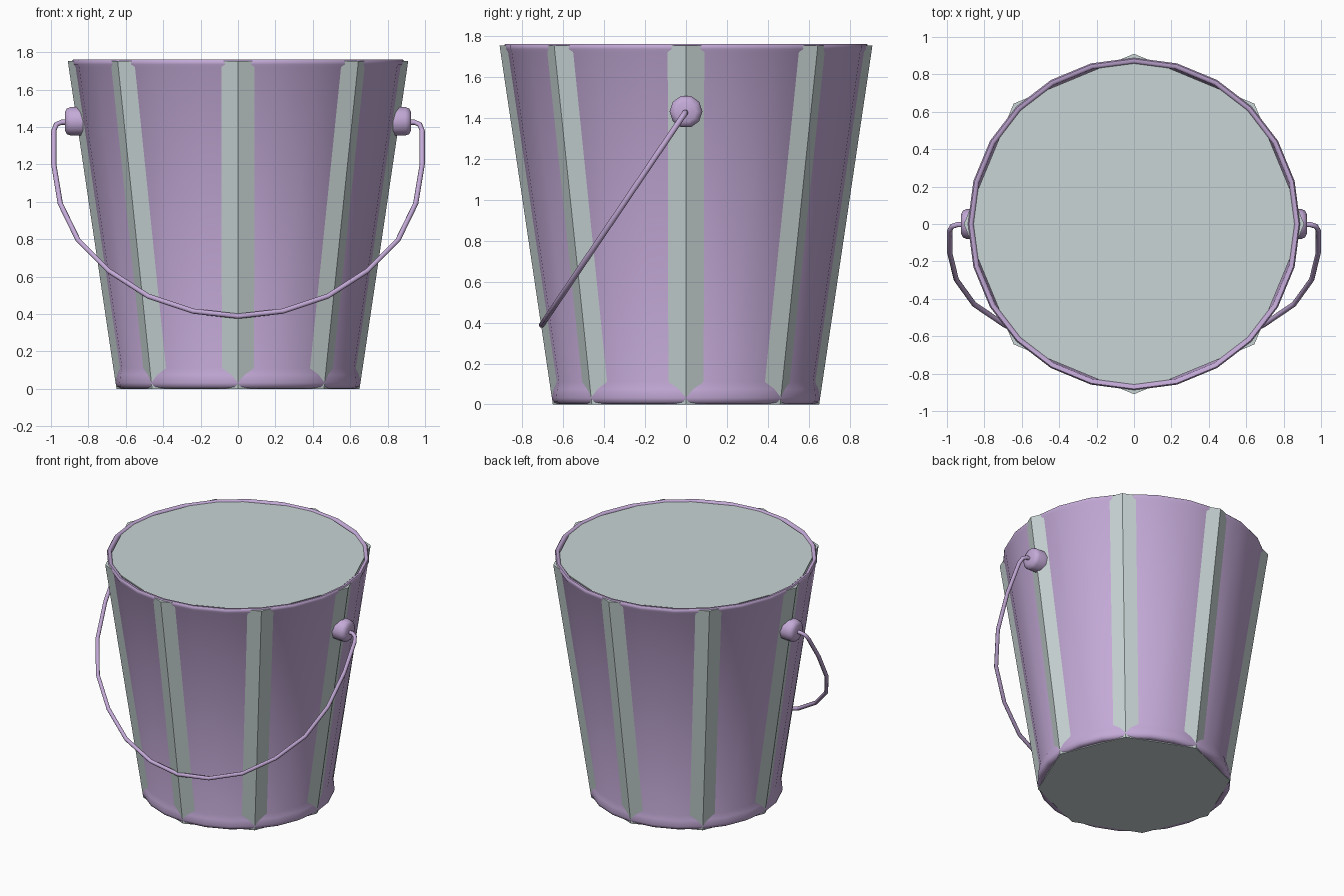
import bpy, bmesh, math
from mathutils import Vector

if "Cube" in bpy.data.objects:
    bpy.data.objects.remove(bpy.data.objects["Cube"])

def material(name, rgb):
    m = bpy.data.materials.new(name)
    m.diffuse_color = (*rgb, 1)
    m.use_nodes = True
    m.node_tree.nodes["Principled BSDF"].inputs["Base Color"].default_value = m.diffuse_color
    return m

PURPLE = material("soft purple", (0.55, 0.40, 0.68))
GREY = material("pale grey", (0.58, 0.66, 0.66))

def finish(bm, name, mat, angle):
    bmesh.ops.recalc_face_normals(bm, faces=bm.faces)
    me = bpy.data.meshes.new(name)
    bm.to_mesh(me)
    bm.free()
    me.materials.append(mat)
    ob = bpy.data.objects.new(name, me)
    bpy.context.collection.objects.link(ob)
    bpy.ops.object.select_all(action='DESELECT')
    ob.select_set(True)
    bpy.context.view_layer.objects.active = ob
    bpy.ops.object.shade_smooth_by_angle(angle=math.radians(angle))
    return ob

def revolve(name, profile, n, mat, angle, closed=False, caps=False, place=lambda r, h, a: (r * math.cos(a), r * math.sin(a), h)):
    """Spin a (radius, height) profile into n sides."""
    bm = bmesh.new()
    rings = [[bm.verts.new(place(r, h, 2 * math.pi * i / n)) for i in range(n)]
             for r, h in profile]
    pairs = list(zip(rings, rings[1:])) + ([(rings[-1], rings[0])] if closed else [])
    for a, b in pairs:
        for i in range(n):
            j = (i + 1) % n
            bm.faces.new((a[i], a[j], b[j], b[i]))
    if caps:
        bm.faces.new(rings[0])
        bm.faces.new(rings[-1])
    return finish(bm, name, mat, angle)

# eight-sided filled core whose corners poke through the shell as ribs
revolve("core", [(0.65, 0.0), (0.91, 1.752)], 8, GREY, 30, caps=True)

# round outer shell with a rolled rim and a beaded foot
revolve("shell", [(0.61, 0.004), (0.632, 0.002), (0.648, 0.012), (0.655, 0.032),
                  (0.651, 0.075), (0.642, 0.11), (0.880, 1.72), (0.888, 1.735),
                  (0.889, 1.75), (0.882, 1.76), (0.868, 1.76), (0.858, 1.752),
                  (0.856, 1.73)], 24, PURPLE, 50, closed=True)

for s, side in ((1, "right"), (-1, "left")):
    # knob where the handle is hung
    revolve(f"{side}_knob", [(0.08, 0.83), (0.08, 0.895), (0.072, 0.915), (0.05, 0.926)],
            10, PURPLE, 50, caps=True,
            place=lambda r, h, a, s=s: (s * h, r * math.cos(a), 1.43 + r * math.sin(a)))

# swung-down wire handle, lying in one tilted plane
half = [(0.90, 1.425), (0.945, 1.425), (0.972, 1.412), (0.985, 1.38), (0.985, 1.20),
        (0.95, 0.99), (0.855, 0.795), (0.69, 0.63), (0.48, 0.495), (0.24, 0.415)]
path = half + [(0, 0.388)] + [(-x, z) for x, z in reversed(half)]
pts = [Vector((x, -(1.43 - z) * 0.676, z)) for x, z in path]
plane_normal = Vector((0, 1, -0.676)).normalized()
bm = bmesh.new()
rings = []
for i, p in enumerate(pts):
    t = (pts[min(i + 1, len(pts) - 1)] - pts[max(i - 1, 0)]).normalized()
    side = t.cross(plane_normal).normalized()
    rings.append([bm.verts.new(p + 0.014 * (math.cos(k * math.pi / 4) * side
                                            + math.sin(k * math.pi / 4) * plane_normal))
                  for k in range(8)])
for a, b in zip(rings, rings[1:]):
    for k in range(8):
        bm.faces.new((a[k], a[(k + 1) % 8], b[(k + 1) % 8], b[k]))
bm.faces.new(rings[0])
bm.faces.new(rings[-1])
finish(bm, "handle", PURPLE, 50)
